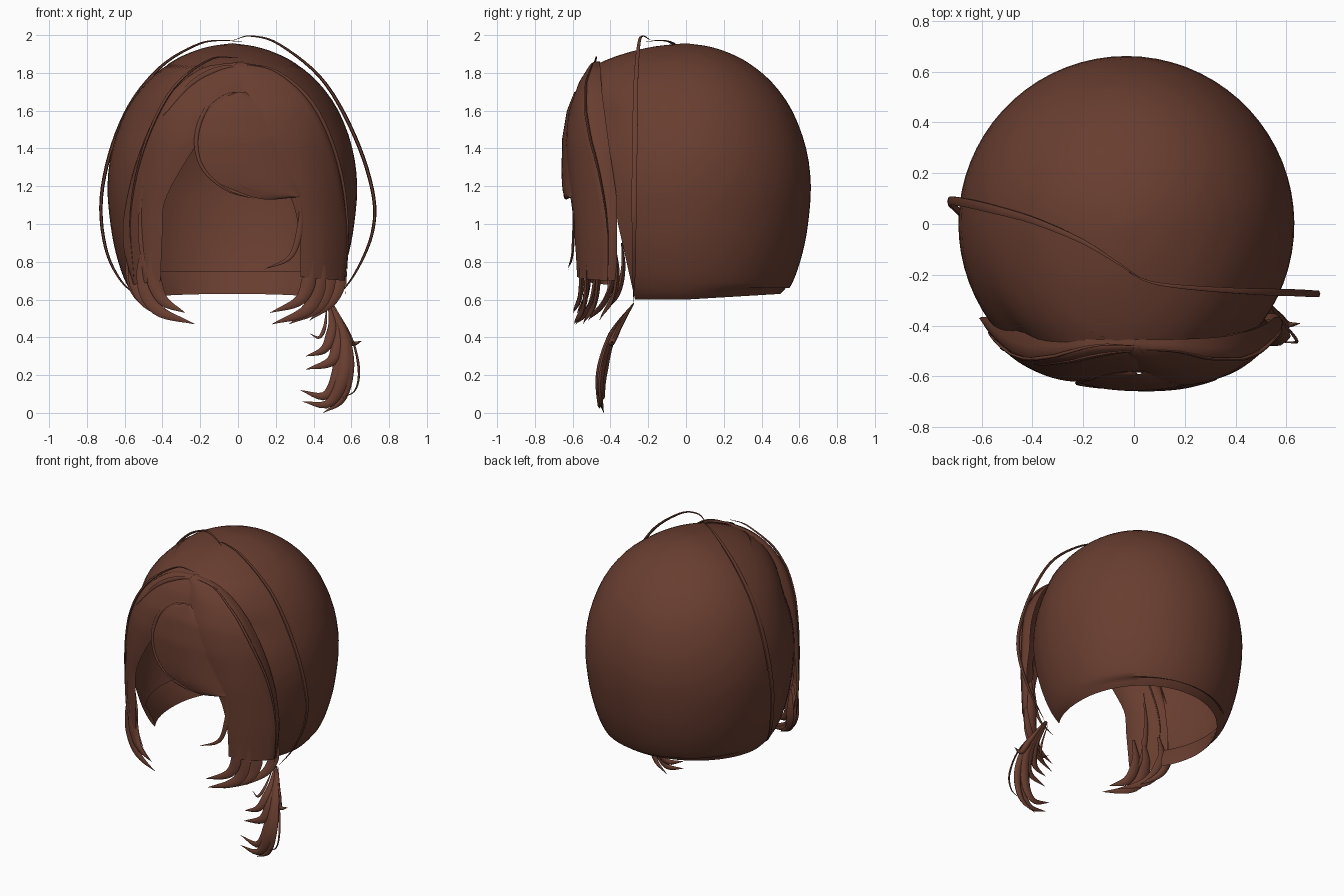
import bpy, bmesh, math
from mathutils import Vector

brown = bpy.data.materials.new("brown_hair")
brown.diffuse_color = (0.14, 0.047, 0.029, 1)


def lerp_table(table, z):
    """Piecewise linear lookup in (key, value) pairs with rising keys."""
    if z <= table[0][0]:
        return table[0][1]
    for (a, va), (b, vb) in zip(table, table[1:]):
        if z <= b:
            return va + (vb - va) * (z - a) / (b - a)
    return table[-1][1]


def curve(pts, n):
    """Catmull-Rom samples through points."""
    p = [Vector(q) for q in pts]
    p = [p[0] * 2 - p[1]] + p + [p[-1] * 2 - p[-2]]
    out = []
    for i in range(n + 1):
        s = i / n * (len(p) - 3)
        k = min(int(s), len(p) - 4)
        t = s - k
        a, b, c, d = p[k:k + 4]
        out.append(0.5 * (2 * b + (c - a) * t + (2 * a - 5 * b + 4 * c - d) * t * t
                          + (3 * b - a - 3 * c + d) * t ** 3))
    return out


def grid(name, rows, closed=False, front=False):
    """Skin rows of points into a smooth mesh."""
    bm = bmesh.new()
    vr = [[bm.verts.new(c) for c in r] for r in rows]
    m = len(rows[0])
    for r0, r1 in zip(vr, vr[1:]):
        for j in range(m if closed else m - 1):
            k = (j + 1) % m
            bm.faces.new((r0[j], r0[k], r1[k], r1[j]))
    bmesh.ops.remove_doubles(bm, verts=bm.verts, dist=0.0005)
    bmesh.ops.recalc_face_normals(bm, faces=bm.faces)
    bm.normal_update()
    if front and sum(f.normal.y * f.calc_area() for f in bm.faces) > 0:
        bmesh.ops.reverse_faces(bm, faces=bm.faces)
    me = bpy.data.meshes.new(name)
    bm.to_mesh(me)
    bm.free()
    me.materials.append(brown)
    ob = bpy.data.objects.new(name, me)
    bpy.context.collection.objects.link(ob)
    bpy.context.view_layer.objects.active = ob
    bpy.ops.object.select_all(action='DESELECT')
    ob.select_set(True)
    bpy.ops.object.shade_smooth_by_angle(angle=math.radians(60))
    return ob


# Depth of the fringe surface, and of the cap's front rim, by height
FRINGE = [(0.45, 0.6), (0.9, 0.63), (1.2, 0.64), (1.45, 0.635), (1.6, 0.61),
          (1.75, 0.55), (1.85, 0.485), (1.9, 0.46)]
RIM = [(0.6, 0.27), (1.0, 0.36), (1.4, 0.42), (1.7, 0.46), (1.85, 0.47)]


def on_fringe(x, z, lift=0.0):
    flat = max(0.05, 1 - abs(x / 0.72) ** 2.5)
    return Vector((x, -lerp_table(FRINGE, z) * math.sqrt(flat) - lift, z))


def sheet(name, edge_a, edge_b, lift=0.0, n=32, m=12, tuck=True):
    """Hair panel between two (x, z) edges; the first edge may tuck back to the cap."""
    rows = []
    for a, b in zip(curve(edge_a, n), curve(edge_b, n)):
        row = []
        for j in range(m + 1):
            p = a.lerp(b, j / m)
            bulge = 0.015 * math.sin(math.pi * j / m)
            row.append(on_fringe(p.x, p.y, lift + bulge))
        if tuck:
            e = row[0]
            back = max(e.y, 0.015 - max(0.38, lerp_table(RIM, e.z)))
            row[:0] = [Vector((e.x * 0.99, back, e.z)), Vector((e.x * 1.01, (e.y + back) / 2, e.z))]
        rows.append(row)
    return grid(name, rows, front=True)


def strand(name, pts, width, depth, root=0.3, n=18, lift=None, tail_power=2.5):
    """Tapered lock with a six-sided section; root is the relative start width."""
    path = curve(pts, n)
    if lift is not None:
        path = [on_fringe(p.x, p.y, lift) for p in path]
    rows = []
    for i, p in enumerate(path):
        u = i / n
        t = (path[min(i + 1, n)] - path[max(i - 1, 0)]).normalized()
        side = t.cross(Vector((0, 1, 0))).normalized()
        out = t.cross(side)
        k = min(1, root + (1 - root) * u / 0.45) * max(0.02, 1 - u ** tail_power)
        rows.append([p + side * (math.cos(h * math.pi / 3) * width * k)
                     + out * (math.sin(h * math.pi / 3) * depth * k) for h in range(6)])
    return grid(name, rows, closed=True)


# Cap: rounded shell with the face side open and a turned-in lower hem
PROFILE = [(0.6, 0.5), (0.64, 0.535), (0.72, 0.577), (0.85, 0.618), (1.0, 0.646), (1.2, 0.661),
           (1.4, 0.636), (1.6, 0.562), (1.75, 0.455), (1.85, 0.335), (1.905, 0.23), (1.94, 0.12), (1.957, 0)]
levels = [(0.75, 0.56), (0.66, 0.515)] + [tuple(v) for v in curve(PROFILE, 36)]
rows = []
for z, r in levels:
    r = max(r, 0)
    stretch = 1 + 0.38 * max(0, min(1, (z - 1.55) / 0.28))
    a0 = -math.asin(min(1, lerp_table(RIM, z) / max(r * stretch, 0.001)))
    row = []
    for j in range(49):
        a = a0 + (math.pi - 2 * a0) * j / 48
        s = math.sin(a)
        dz = 0.03 * max(0, s) if z < 0.65 else 0
        row.append(Vector((-0.03 + r * math.cos(a), r * s * (stretch if s < 0 else 1), z + dz)))
    rows.append(row)
grid("hair_cap", rows)

# Front panels
sheet("left_panel",
      [(0.02, 1.86), (-0.2, 1.82), (-0.38, 1.66), (-0.51, 1.4), (-0.59, 1.1), (-0.6, 0.88), (-0.55, 0.68)],
      [(0.06, 1.82), (0.05, 1.7), (-0.1, 1.58), (-0.22, 1.42), (-0.38, 1.14), (-0.4, 0.95), (-0.41, 0.7)])
sheet("right_panel",
      [(0, 1.86), (0.2, 1.81), (0.38, 1.65), (0.51, 1.37), (0.57, 1.05), (0.58, 0.9), (0.56, 0.7)],
      [(-0.03, 1.83), (0.02, 1.7), (0.12, 1.45), (0.24, 1.22), (0.3, 1.08), (0.33, 0.9), (0.33, 0.72)], 0.004)
sheet("centre_fringe",
      [(0.0, 1.7), (-0.12, 1.65), (-0.21, 1.52), (-0.22, 1.36), (-0.14, 1.24), (0.0, 1.17), (0.14, 1.13), (0.3, 1.14)],
      [(0.04, 1.7), (0.12, 1.64), (0.2, 1.55), (0.25, 1.45), (0.29, 1.35), (0.32, 1.27), (0.34, 1.2), (0.34, 1.15)],
      0.006, tuck=False)

# Accent locks lying on the front panels: path, width
accents = [
    ([(0.07, 1.67), (-0.04, 1.7), (-0.16, 1.62), (-0.22, 1.46), (-0.19, 1.3), (-0.06, 1.18), (0.1, 1.13)], 0.014),
    ([(-0.07, 1.31), (0.0, 1.23), (0.12, 1.17), (0.3, 1.15)], 0.022),
    ([(0.04, 1.84), (-0.1, 1.82), (-0.25, 1.74), (-0.4, 1.57)], 0.02),
    ([(0.0, 1.88), (-0.15, 1.87), (-0.35, 1.71), (-0.5, 1.4), (-0.57, 1.05), (-0.55, 0.7)], 0.01),
    ([(0.0, 1.85), (0.2, 1.81), (0.4, 1.63), (0.53, 1.33), (0.58, 1.0), (0.57, 0.62)], 0.012),
    ([(-0.5, 1.25), (-0.51, 1.0), (-0.48, 0.75), (-0.38, 0.54)], 0.025),
    ([(0.32, 1.17), (0.33, 1.0), (0.28, 0.83), (0.14, 0.76)], 0.02),
]
for i, (pts, w) in enumerate(accents):
    strand(f"accent_lock_{i}", pts, w, 0.01, root=0.1, lift=0.008, n=28)

# Inward-curling tips below the side panels: path, width, offset from the fringe surface
tips = [
    ([(-0.44, 0.9), (-0.45, 0.74), (-0.4, 0.6), (-0.28, 0.53)], 0.045, 0.0),
    ([(-0.49, 0.9), (-0.5, 0.72), (-0.43, 0.55), (-0.23, 0.47)], 0.05, 0.0),
    ([(-0.54, 0.9), (-0.55, 0.74), (-0.48, 0.58), (-0.3, 0.49)], 0.045, -0.05),
    ([(-0.57, 0.9), (-0.57, 0.76), (-0.53, 0.62), (-0.42, 0.53)], 0.035, -0.08),
    ([(0.37, 0.9), (0.38, 0.74), (0.33, 0.6), (0.17, 0.53)], 0.045, 0.0),
    ([(0.42, 0.9), (0.43, 0.72), (0.37, 0.55), (0.18, 0.47)], 0.05, 0.0),
    ([(0.47, 0.9), (0.48, 0.74), (0.43, 0.57), (0.27, 0.47)], 0.05, -0.03),
    ([(0.53, 0.9), (0.54, 0.74), (0.5, 0.6), (0.38, 0.49)], 0.045, -0.08),
]
for i, (pts, w, lift) in enumerate(tips):
    strand(f"side_tip_{i}", pts, w, 0.018, root=0.25, lift=lift)

# Long loose strands arching over the cap
strand("left_loose_strand",
       [(0.02, -0.21, 1.965), (-0.1, -0.13, 1.972), (-0.22, -0.06, 1.948), (-0.4, 0.015, 1.84), (-0.56, 0.06, 1.65),
        (-0.67, 0.085, 1.4), (-0.725, 0.09, 1.12), (-0.7, 0.06, 0.87), (-0.62, -0.02, 0.7), (-0.51, -0.12, 0.6)],
       0.01, 0.02, root=0.1, n=44, tail_power=6)
strand("right_loose_strand",
       [(-0.02, -0.19, 1.975), (0.07, -0.23, 1.995), (0.22, -0.25, 1.95), (0.45, -0.265, 1.76), (0.62, -0.27, 1.46),
        (0.715, -0.275, 1.16), (0.71, -0.275, 0.95), (0.62, -0.275, 0.74), (0.5, -0.28, 0.58)],
       0.01, 0.016, root=0.1, n=44, tail_power=6)

# Small tied tail: locks given as (x, z) with depth following height
TAIL_Y = [(0, -0.435), (0.1, -0.455), (0.25, -0.445), (0.4, -0.395), (0.5, -0.335), (0.59, -0.27)]
tail = [
    ([(0.48, 0.58), (0.5, 0.45), (0.46, 0.34), (0.36, 0.3)], 0.035),
    ([(0.49, 0.58), (0.53, 0.42), (0.5, 0.28), (0.36, 0.23)], 0.045),
    ([(0.49, 0.58), (0.55, 0.4), (0.53, 0.2), (0.46, 0.09), (0.33, 0.12)], 0.045),
    ([(0.49, 0.58), (0.56, 0.4), (0.56, 0.2), (0.48, 0.05), (0.34, 0.06)], 0.045),
    ([(0.49, 0.58), (0.57, 0.4), (0.585, 0.22), (0.55, 0.07), (0.45, 0.0)], 0.035),
    ([(0.5, 0.58), (0.56, 0.45), (0.6, 0.37), (0.655, 0.38)], 0.025),
    ([(0.5, 0.57), (0.6, 0.4), (0.64, 0.23), (0.62, 0.12), (0.55, 0.08)], 0.008),
    ([(0.47, 0.57), (0.46, 0.46), (0.43, 0.4), (0.38, 0.42)], 0.012),
]
for i, (pts, w) in enumerate(tail):
    shift = 0.012 * (i % 3 - 1)
    strand(f"tail_lock_{i}", [(x, lerp_table(TAIL_Y, z) + shift * min(1, (0.6 - z) * 4), z) for x, z in pts],
           w, 0.024 if w > 0.02 else 0.008, root=0.1)
